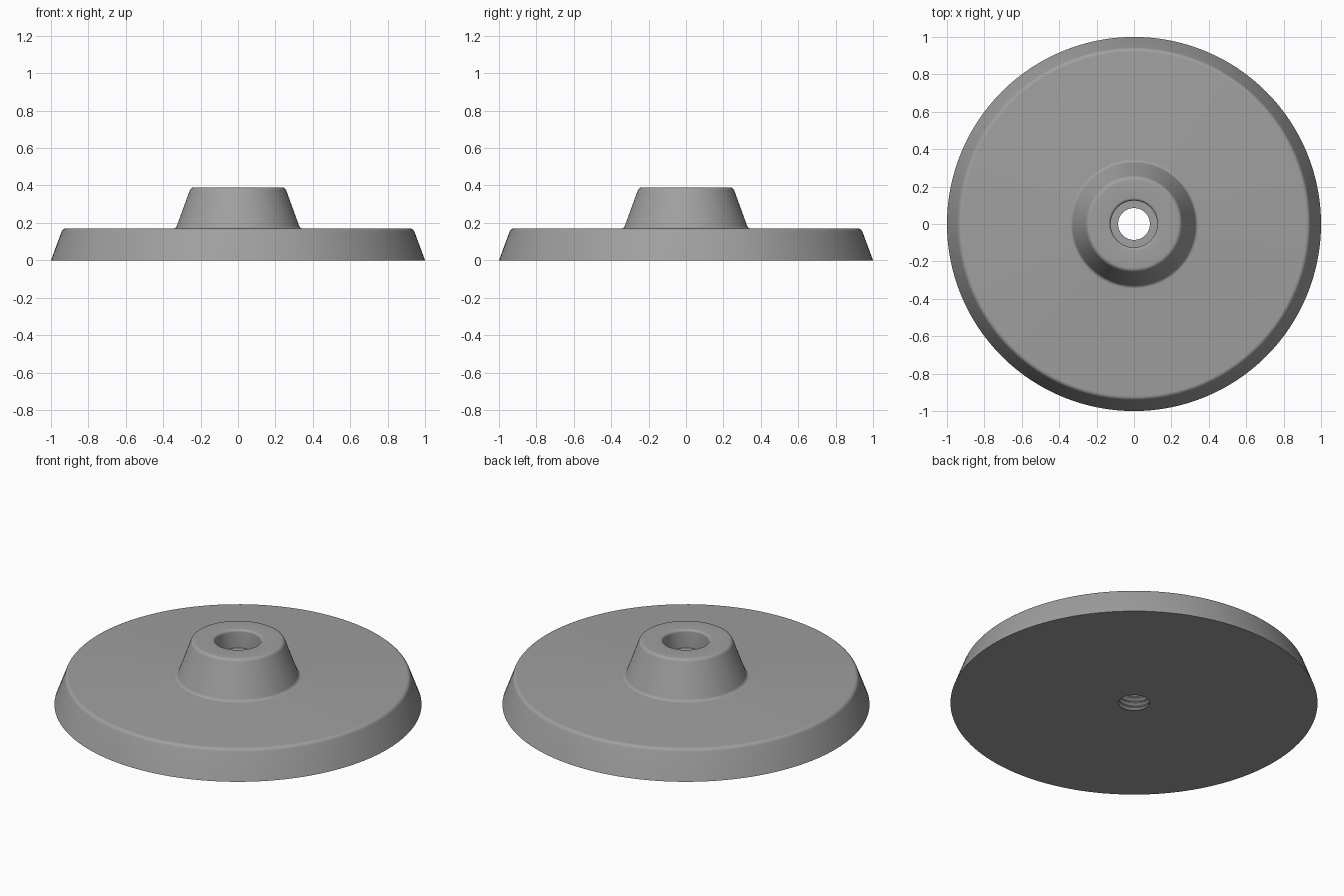
import bpy, bmesh, math
from mathutils import Vector

if "Cube" in bpy.data.objects:
    bpy.data.objects.remove(bpy.data.objects["Cube"])

SEGMENTS = 128
LEDGE_Z = 0.28          # floor of the counterbore
MINOR, MAJOR, PITCH = 0.085, 0.10, 0.03


def fillet(before, corner, after, radius, steps=6):
    """Points of an arc rounding the corner of a profile."""
    c = Vector(corner)
    a = (Vector(before) - c).normalized()
    b = (Vector(after) - c).normalized()
    half = a.angle(b) / 2
    centre = c + (a + b).normalized() * (radius / math.sin(half))
    start = c + a * (radius / math.tan(half)) - centre
    end = c + b * (radius / math.tan(half)) - centre
    points = []
    for i in range(steps + 1):
        direction = start.normalized().slerp(end.normalized(), i / steps).normalized()
        points.append(tuple(centre + direction * radius))
    return points


def bridge(bm, columns):
    """Join neighbouring columns of vertices with quads."""
    for left, right in zip(columns, columns[1:]):
        for i in range(len(left) - 1):
            bm.faces.new((left[i], right[i], right[i + 1], left[i + 1]))


def vertex(bm, radius, angle, z):
    return bm.verts.new((radius * math.cos(angle), radius * math.sin(angle), z))


# Profile corners (radius, height, rounding) from the hole's bottom edge to the ledge
corners = [(MINOR, 0, 0), (1.0, 0, 0), (0.937, 0.17, 0.025), (0.332, 0.17, 0.02),
           (0.252, 0.39, 0.025), (0.125, 0.39, 0.015),
           (0.125, LEDGE_Z, 0), (MINOR, LEDGE_Z, 0)]
profile = []
for i, (r, z, rounding) in enumerate(corners):
    if rounding:
        profile += fillet(corners[i - 1][:2], (r, z), corners[i + 1][:2], rounding)
    else:
        profile.append((r, z))

bm = bmesh.new()
angles = [2 * math.pi * i / SEGMENTS for i in range(SEGMENTS + 1)]

# Turned disc and hub
bridge(bm, [[vertex(bm, r, a, z) for r, z in profile] for a in angles])

# Helical thread, running out flush at both ends of the hole
steps = [(0.0, MINOR), (0.2, MINOR), (0.55, MAJOR), (0.65, MAJOR)]
turns = range(-2, math.ceil(LEDGE_Z / PITCH) + 2)
columns = []
for a in angles:
    column = []
    for turn in turns:
        for offset, r in steps:
            z = (turn + offset + a / (2 * math.pi)) * PITCH
            if z <= 0.001 or z >= LEDGE_Z - 0.001:
                z, r = (0 if z <= 0.001 else LEDGE_Z), MINOR
            column.append(vertex(bm, r, a, z))
    columns.append(column)
bridge(bm, columns)

bmesh.ops.remove_doubles(bm, verts=bm.verts, dist=0.00005)
bmesh.ops.recalc_face_normals(bm, faces=bm.faces)
mesh = bpy.data.meshes.new("backing_disc")
bm.to_mesh(mesh)
bm.free()

# Single grey finish
grey = bpy.data.materials.new("grey")
grey.diffuse_color = (0.35, 0.35, 0.35, 1)
grey.use_nodes = True
grey.node_tree.nodes["Principled BSDF"].inputs["Base Color"].default_value = grey.diffuse_color
mesh.materials.append(grey)

disc = bpy.data.objects.new("backing_disc", mesh)
bpy.context.collection.objects.link(disc)
bpy.context.view_layer.objects.active = disc
disc.select_set(True)
bpy.ops.object.shade_smooth_by_angle(angle=math.radians(30))
